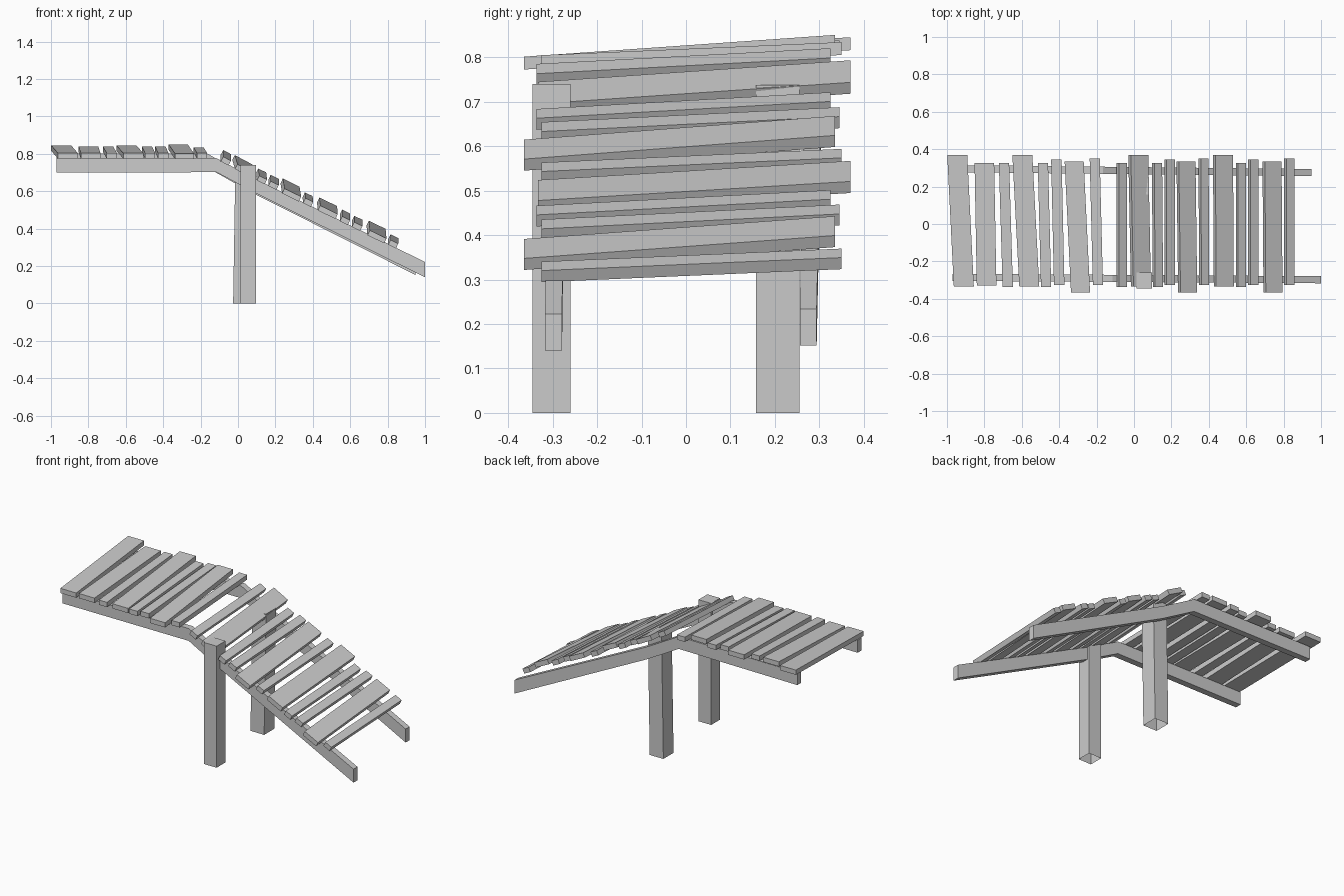
import bpy, bmesh

if "Cube" in bpy.data.objects:
    bpy.data.objects.remove(bpy.data.objects["Cube"])

HEX_FACES = [(0, 3, 2, 1), (4, 5, 6, 7), (0, 1, 5, 4), (1, 2, 6, 5), (2, 3, 7, 6), (3, 0, 4, 7)]


def make_mesh(name, verts, faces):
    mesh = bpy.data.meshes.new(name)
    mesh.from_pydata(verts, [], faces)
    bm = bmesh.new()
    bm.from_mesh(mesh)
    bmesh.ops.recalc_face_normals(bm, faces=bm.faces)
    bm.to_mesh(mesh)
    bm.free()
    obj = bpy.data.objects.new(name, mesh)
    bpy.context.collection.objects.link(obj)
    return obj


# Bent rails: (x, bottom z, top z) stations swept with a constant thickness
RAIL = [(-0.97, 0.70, 0.777), (-0.115, 0.702, 0.777), (0.10, 0.587, 0.663), (1.0, 0.14, 0.222)]


def rail(name, stations, y_start, y_end, thick=0.038):
    verts, faces = [], []
    x0, x1 = stations[0][0], stations[-1][0]
    for x, lo, hi in stations:
        y = y_start + (y_end - y_start) * (x - x0) / (x1 - x0)
        a, b = y - thick / 2, y + thick / 2
        verts += [(x, a, lo), (x, b, lo), (x, b, hi), (x, a, hi)]
    for s in range(len(stations) - 1):
        for k in range(4):
            n = (k + 1) % 4
            faces.append((s * 4 + k, s * 4 + n, s * 4 + 4 + n, s * 4 + 4 + k))
    e = len(verts) - 4
    faces += [(0, 1, 2, 3), (e, e + 1, e + 2, e + 3)]
    return make_mesh(name, verts, faces)


rail("front_rail", RAIL, -0.285, -0.298)
rises = [0.025, 0.025, 0.018, 0.012]
rail("back_rail", [(x - 0.05 if i else x, lo + r, hi + r)
                   for i, ((x, lo, hi), r) in enumerate(zip(RAIL, rises))], 0.296, 0.275)


# Posts, open at the foot
def post(name, x_foot, x_top, y0, y1, top, width):
    verts = []
    for x, z in ((x_foot, 0.0), (x_top, top)):
        a, b = x - width / 2, x + width / 2
        verts += [(a, y0, z), (b, y0, z), (b, y1, z), (a, y1, z)]
    return make_mesh(name, verts, HEX_FACES[1:])


post("front_post", 0.055, 0.055, -0.345, -0.26, 0.74, 0.085)
post("back_post", 0.02, 0.032, 0.157, 0.255, 0.738, 0.092)


# Deck planks follow the rail profile and rise slightly toward the back
def deck_height(x):
    for (xa, _, za), (xb, _, zb) in zip(RAIL, RAIL[1:]):
        if x <= xb:
            break
    slope = (zb - za) / (xb - xa)
    return za + slope * (x - xa), slope


# plank kinds: width, front y, back y, rise
KINDS = {
    "A": (0.107, -0.333, 0.370, 0.035),
    "B": (0.055, -0.336, 0.325, 0.032),
    "C": (0.056, -0.325, 0.345, 0.030),
    "D": (0.102, -0.365, 0.335, 0.042),
    "E": (0.054, -0.325, 0.350, 0.026),
    "F": (0.105, -0.330, 0.325, 0.032),
}
PLANKS = "AFBABCDEBABCDEABCDE"
BACK_X = [-0.945, -0.80, -0.695, -0.597, -0.487, -0.415, -0.32, -0.21, -0.065, 0.023,
          0.123, 0.19, 0.278, 0.372, 0.476, 0.572, 0.637, 0.738, 0.83]
SKEW = [0.035, 0.012, 0.02, 0.037, 0.017, 0.015, 0.034, 0.017, 0, 0.014,
        0.005, 0, 0.009, 0.003, 0.004, 0, 0, 0.005, 0]
THICK = 0.029

for i, (kind, xb, skew) in enumerate(zip(PLANKS, BACK_X, SKEW)):
    width, y0, y1, rise = KINDS[kind]
    xf = xb + skew
    mid = (xb + xf) / 2
    z_mid, slope = deck_height(mid)
    length = (1 + slope * slope) ** 0.5
    nx, nz = -slope / length * THICK, THICK / length
    half = (width - nx) / 2
    verts = []
    for layer in (0, 1):
        for x, y in ((xf - half, y0), (xf + half, y0), (xb + half, y1), (xb - half, y1)):
            z = z_mid + slope * (x - mid) + rise * (y + 0.3) / 0.6
            verts.append((x - nx / 2 + nx * layer, y, z + nz * layer))
    make_mesh("deck_plank_%02d" % (i + 1), verts, HEX_FACES)
